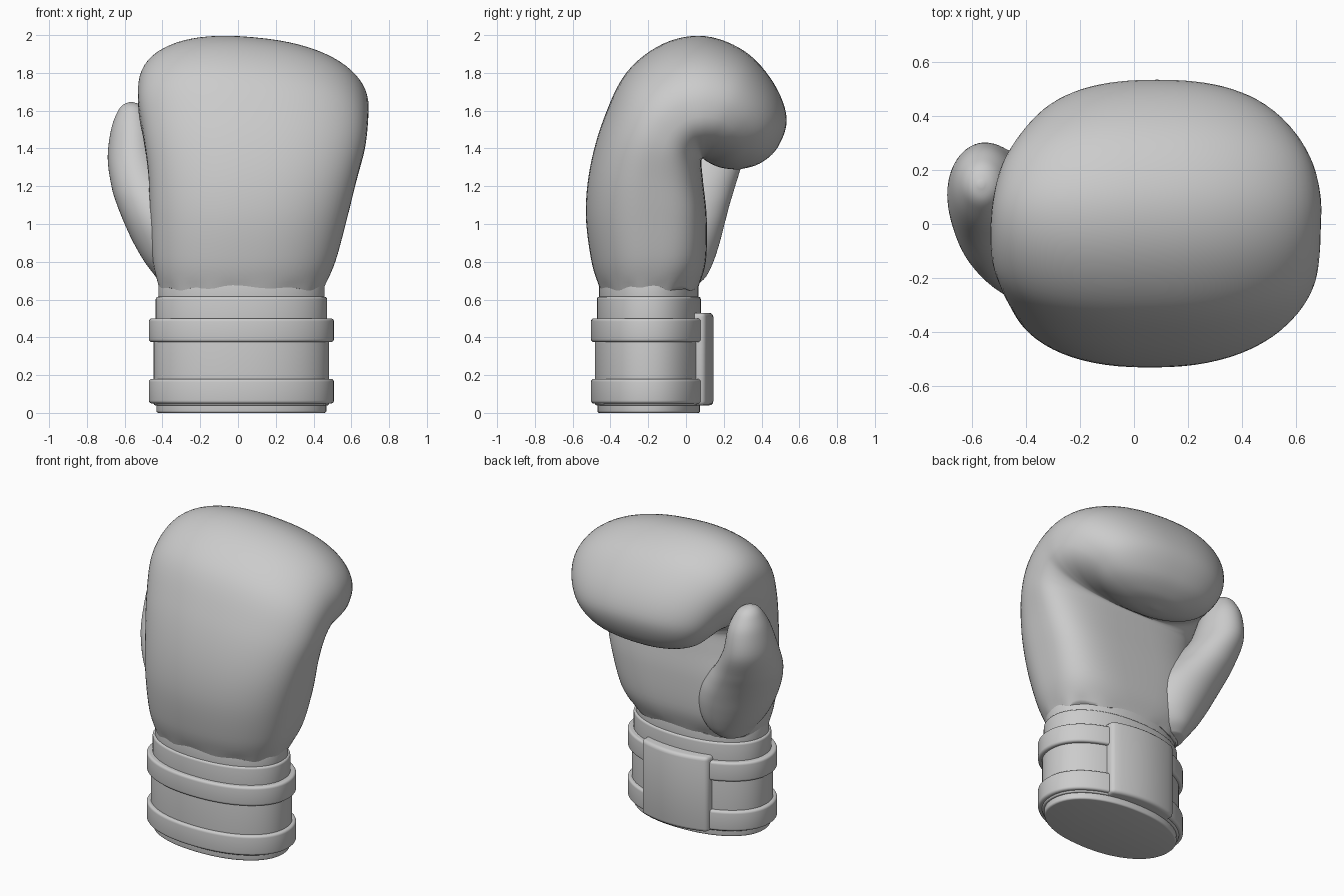
import bpy, bmesh
from math import sin, cos, pi, radians
from mathutils import Vector

if "Cube" in bpy.data.objects:
    bpy.data.objects.remove(bpy.data.objects["Cube"])


def spline(rows, steps):
    """Smooth Catmull-Rom interpolation of rows of numbers."""
    pts = [rows[0]] + rows + [rows[-1]]
    out = []
    for i in range(1, len(pts) - 2):
        for k in range(steps):
            t = k / steps
            out.append([0.5 * (2 * b + (c - a) * t + (2 * a - 5 * b + 4 * c - d) * t * t
                               + (3 * b - a - 3 * c + d) * t ** 3)
                        for a, b, c, d in zip(*pts[i - 1:i + 3])])
    return out + [list(rows[-1])]


def power(v, e):
    return (1 if v >= 0 else -1) * abs(v) ** (2 / e)


def finish(name, bm, angle):
    bmesh.ops.recalc_face_normals(bm, faces=bm.faces)
    me = bpy.data.meshes.new(name)
    bm.to_mesh(me)
    bm.free()
    me.shade_smooth()
    me.set_sharp_from_angle(angle=radians(angle))
    ob = bpy.data.objects.new(name, me)
    bpy.context.collection.objects.link(ob)
    return ob


def loft(name, rings, angle=35):
    """Skin closed rings of points and cap both ends."""
    bm = bmesh.new()
    vs = [[bm.verts.new(p) for p in r] for r in rings]
    n = len(vs[0])
    for a, b in zip(vs, vs[1:]):
        for i in range(n):
            j = (i + 1) % n
            bm.faces.new((a[i], a[j], b[j], b[i]))
    bm.faces.new(vs[0])
    bm.faces.new(vs[-1])
    return finish(name, bm, angle)


N = 72
ANGLES = [2 * pi * i / N for i in range(N)]

# Padded fist: sections fan over the knuckles
# outer y, outer z, inner y, inner z, x min, x max, droop, palm squareness
fist = [
    (-.455, .655, .06, .655, -.415, .45, 0, 2.5),
    (-.50, .80, .105, .80, -.45, .515, 0, 3.2),
    (-.53, 1.05, .11, 1.03, -.465, .58, 0, 3.6),
    (-.508, 1.30, .092, 1.21, -.475, .63, .02, 3.4),
    (-.435, 1.56, .082, 1.31, -.50, .67, .05, 3.0),
    (-.315, 1.80, .082, 1.335, -.525, .685, .08, 2.8),
    (-.12, 1.95, .086, 1.345, -.53, .69, .09, 2.6),
    (.10, 1.99, .09, 1.346, -.52, .69, .09, 2.5),
    (.315, 1.91, .094, 1.344, -.49, .665, .07, 2.4),
    (.465, 1.745, .098, 1.340, -.43, .61, .05, 2.3),
    (.533, 1.56, .11, 1.332, -.36, .53, .02, 2.2),
    (.485, 1.405, .14, 1.315, -.27, .43, 0, 2.1),
    (.39, 1.32, .195, 1.296, -.13, .28, 0, 2),
    (.29, 1.29, .27, 1.288, .05, .09, 0, 2),
]
rings = []
for yo, zo, yi, zi, x0, x1, droop, sq in spline(fist, 6):
    ring = []
    for a in ANGLES:
        e = sq if sin(a) > 0 else 2.3
        x = (x0 + x1) / 2 + (x1 - x0) / 2 * power(cos(a), e)
        t = (1 + power(sin(a), e)) / 2
        sag = droop * (x - .05) * min(1, 2.2 * (1 - t))
        z = zo + (zi - zo) * t - sag
        ripple = .008 * sin(11 * a + sin(3 * a)) * max(0, 1 - (z - .655) / .06) if z < .72 else 0
        ring.append(Vector((x, yo + (yi - yo) * t, z + ripple)))
    rings.append(ring)
loft("fist_padding", rings, 60)

# Thumb: z, x min, x max, y min, y max
thumb = [
    (.67, -.40, -.22, -.20, .05),
    (.72, -.435, -.16, -.25, .105),
    (.80, -.495, -.11, -.29, .145),
    (.90, -.553, -.105, -.30, .178),
    (1.0, -.60, -.14, -.29, .204),
    (1.1, -.64, -.215, -.25, .23),
    (1.2, -.67, -.30, -.19, .26),
    (1.35, -.69, -.40, -.085, .30),
    (1.5, -.672, -.44, -.01, .285),
    (1.59, -.64, -.48, .05, .24),
    (1.63, -.61, -.515, .09, .20),
    (1.645, -.575, -.555, .135, .155),
]
loft("thumb", [[Vector(((x0 + x1) / 2 + (x1 - x0) / 2 * cos(a),
                        (y0 + y1) / 2 + (y1 - y0) / 2 * sin(a), z)) for a in ANGLES]
               for z, x0, x1, y0, y1 in spline(thumb, 5)], 60)


def cuff_part(name, z0, z1, grow, r):
    """Oval band with rounded rims."""
    prof = [(z0 + r * (1 - cos(k * pi / 8)), grow - r * (1 - sin(k * pi / 8))) for k in range(5)]
    prof += [(z0 + z1 - z, g) for z, g in reversed(prof)]
    loft(name, [[Vector((.018 + (.45 + g) * power(cos(a), 2.15),
                         -.197 + (.272 + g * .85) * power(sin(a), 2.15), z)) for a in ANGLES]
                for z, g in prof])


# Cuff, neck and two raised straps
cuff_part("cuff_base", 0, .10, 0, .012)
cuff_part("cuff_middle", .04, .46, .015, .01)
cuff_part("cuff_top", .44, .615, .004, .014)
cuff_part("neck", .58, .69, -.01, .012)
cuff_part("lower_strap", .05, .18, .04, .016)
cuff_part("upper_strap", .375, .50, .04, .016)

# Closure tab on the palm side, gently curved around the wrist
bm = bmesh.new()
bmesh.ops.create_cube(bm, size=1)
for v in bm.verts:
    v.co = Vector((.015 + v.co.x * .48, .02 + v.co.y * .25, .285 + v.co.z * .49))
bmesh.ops.bevel(bm, geom=bm.edges[:], offset=.022, segments=3, affect='EDGES', profile=.5)
for k in range(-5, 6):
    bmesh.ops.bisect_plane(bm, geom=bm.verts[:] + bm.edges[:] + bm.faces[:],
                           plane_co=(.015 + k * .036, 0, 0), plane_no=(1, 0, 0))
for v in bm.verts:
    v.co.y -= .8 * (v.co.x - .015) ** 2
finish("closure_tab", bm, 35)
